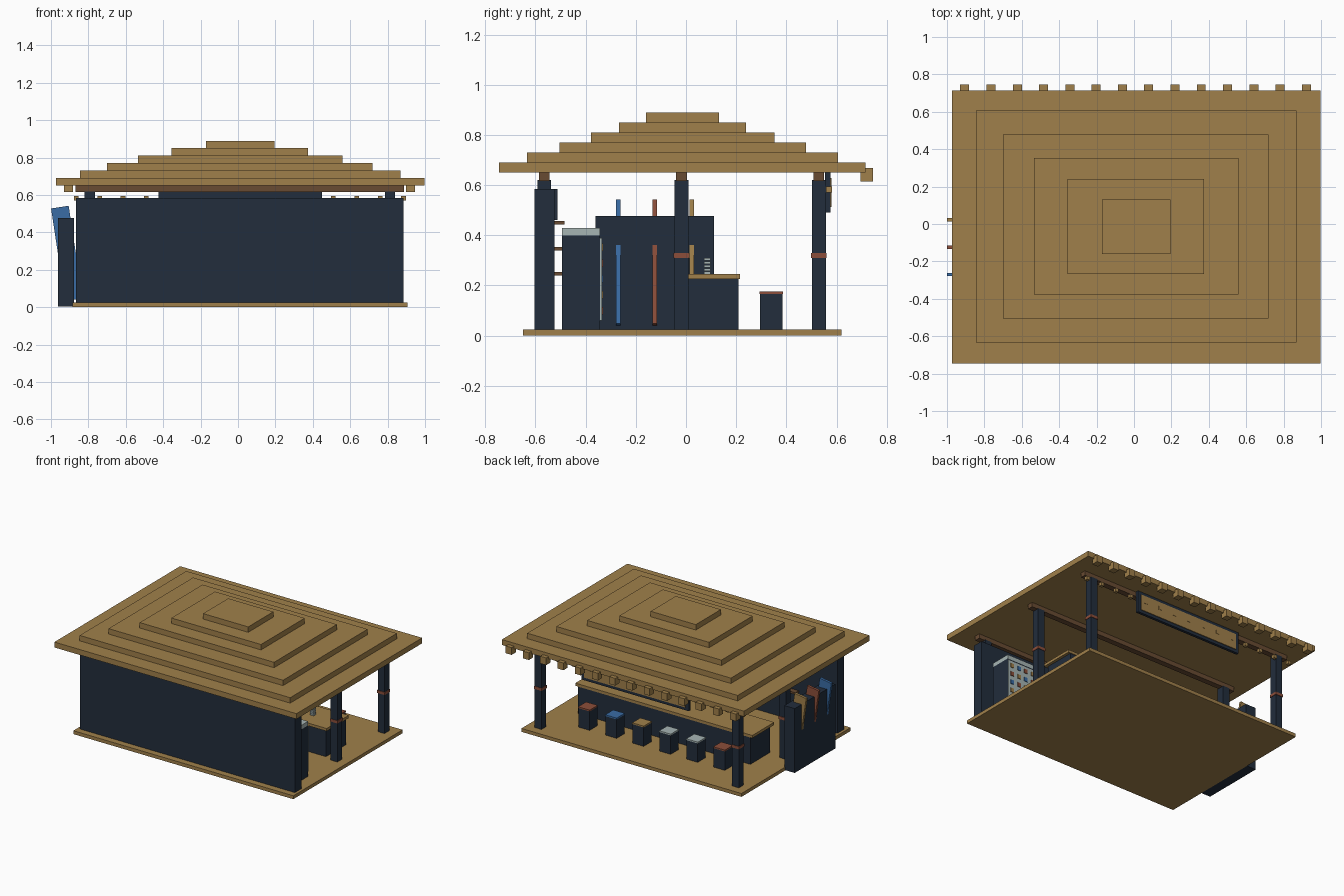
import bpy, bmesh
from mathutils import Matrix, Vector

cube = bpy.data.objects.get("Cube")
if cube:
    bpy.data.objects.remove(cube, do_unlink=True)


def material(name, rgb):
    m = bpy.data.materials.new(name)
    m.use_nodes = True
    m.diffuse_color = (*rgb, 1)
    bsdf = next(n for n in m.node_tree.nodes if n.type == 'BSDF_PRINCIPLED')
    bsdf.inputs["Base Color"].default_value = (*rgb, 1)
    return m


NAVY = material("dark navy", (0.0159, 0.0262, 0.0452))
TAN = material("tan wood", (0.352, 0.216, 0.069))
BROWN = material("brown wood", (0.138, 0.07, 0.032))
RED = material("brick red", (0.262, 0.076, 0.042))
BLUE = material("blue", (0.042, 0.15, 0.376))
PALE = material("pale grey", (0.38, 0.46, 0.455))


def box(name, mat, x, y, z, tilt=0.0):
    """Box from (min, max) ranges, optionally tilted about its own y axis."""
    bm = bmesh.new()
    bmesh.ops.create_cube(bm, size=1)
    size = [r[1] - r[0] for r in (x, y, z)]
    bmesh.ops.scale(bm, vec=Vector(size), verts=bm.verts)
    me = bpy.data.meshes.new(name)
    bm.to_mesh(me)
    bm.free()
    me.materials.append(mat)
    ob = bpy.data.objects.new(name, me)
    ob.location = [(r[0] + r[1]) / 2 for r in (x, y, z)]
    ob.rotation_euler.y = tilt
    bpy.context.collection.objects.link(ob)
    return ob


def around(c, w):
    return (c - w / 2, c + w / 2)


CX = 0.01  # centre line of the hut

# Floor and front wall
box("floor", TAN, (-0.885, 0.905), (-0.65, 0.62), (0, 0.025))
box("front_wall", NAVY, (-0.865, 0.885), (-0.603, -0.525), (0.025, 0.585))

# Posts with bands, and the beams they carry
for y in (-0.565, -0.018, 0.53):
    for x in (CX - 0.803, CX + 0.803):
        box("post", NAVY, around(x, 0.055), around(y, 0.055), (0.025, 0.62))
        box("post_band", RED, around(x, 0.062), around(y, 0.062), (0.31, 0.33))
    box("roof_beam", BROWN, (-0.868, 0.888), around(y, 0.042), (0.617, 0.65))

# Stepped roof: x range, y range for each tier
tiers = [(-0.972, 0.998, -0.745, 0.715), (-0.845, 0.868, -0.633, 0.606),
         (-0.70, 0.72, -0.505, 0.478), (-0.535, 0.558, -0.378, 0.352),
         (-0.355, 0.375, -0.268, 0.24), (-0.172, 0.195, -0.16, 0.132)]
for i, (x0, x1, y0, y1) in enumerate(tiers):
    z = 0.65 + 0.04 * i
    box(f"roof_tier_{i + 1}", TAN, (x0, x1), (y0, y1), (z, z + 0.04))

# Rafter ends along the back eave
for i in range(14):
    box("rafter_end", TAN, around(-0.905 + 0.1405 * i, 0.048),
        (0.695, 0.745), (0.615, 0.668))

# String of small lamps under the back beam
for i in range(15):
    box("lamp", TAN, around(-0.865 + 0.125 * i, 0.025), (0.558, 0.582), (0.57, 0.595))

# Hanging sign board
box("sign_frame", NAVY, (-0.425, 0.448), (0.555, 0.575), (0.49, 0.65))
box("sign_panel", TAN, (-0.40, 0.423), (0.574, 0.58), (0.512, 0.628))

# Counter
box("counter_base", NAVY, (-0.67, 0.73), (-0.02, 0.21), (0.025, 0.225))
box("counter_top", TAN, (-0.69, 0.75), (-0.04, 0.215), (0.225, 0.245))

# Stack of plates on the counter
for i in range(5):
    z = 0.245 + 0.0135 * i
    box("plate", PALE, around(0.55, 0.03), around(0.085, 0.026), (z, z + 0.010))

# Stools with coloured seats
for i, mat in enumerate((RED, BLUE, TAN, PALE, PALE, RED)):
    x = 0.56 - 0.22 * i
    box("stool_base", NAVY, around(x, 0.09), (0.295, 0.385), (0.025, 0.165))
    box("stool_seat", mat, around(x, 0.094), (0.293, 0.387), (0.165, 0.175))

# Drinks cabinet with pale display face and coloured goods
box("cabinet_body", NAVY, (0.49, 0.81), (-0.495, -0.342), (0.025, 0.40))
box("cabinet_top", PALE, (0.49, 0.81), (-0.495, -0.342), (0.40, 0.43))
box("cabinet_display", PALE, (0.505, 0.81), (-0.342, -0.335), (0.06, 0.39))
goods = (TAN, RED, BLUE)
for row in range(5):
    for col in range(5):
        box("cabinet_goods", goods[(row * 2 + col) % 3], around(0.54 + 0.06 * col, 0.026),
            (-0.336, -0.33), around(0.10 + 0.063 * row, 0.03))

# Wall shelves and menu board on the inside of the front wall
for z in (0.247, 0.347, 0.45):
    box("wall_shelf", BROWN, (-0.55, 0.42), (-0.525, -0.485), around(z, 0.014))
box("menu_board", NAVY, (-0.5, 0.4), (-0.525, -0.512), (0.46, 0.585))

# Rack with three leaning boards
box("board_rack", NAVY, (-0.963, -0.878), (-0.36, 0.112), (0.003, 0.476))
for y, mat in ((-0.27, BLUE), (-0.125, RED), (0.022, TAN)):
    box("leaning_board", mat, around(-0.915, 0.095), around(y, 0.018),
        around(0.288, 0.50), tilt=-0.15)
